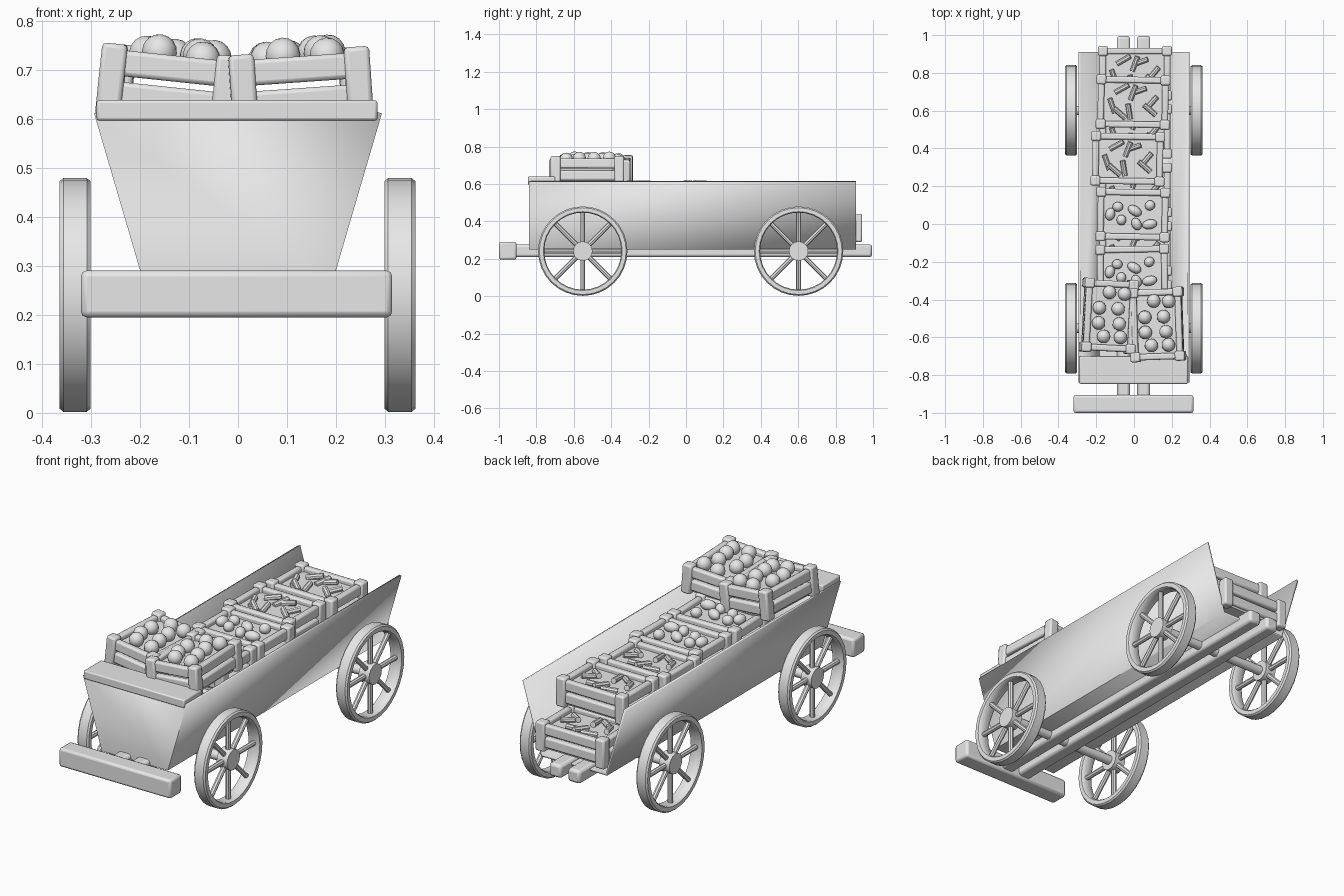
import bpy, bmesh, math
from mathutils import Matrix, Vector

old = bpy.data.objects.get("Cube")
if old:
    bpy.data.objects.remove(old, do_unlink=True)

GREY = (0.8, 0.8, 0.8, 1)
mat = bpy.data.materials.new("plain grey")
mat.use_nodes = True
mat.diffuse_color = GREY
mat.node_tree.nodes["Principled BSDF"].inputs["Base Color"].default_value = GREY
made = []


def finish(name, bm, bevel=0, place=None):
    bmesh.ops.recalc_face_normals(bm, faces=bm.faces)
    mesh = bpy.data.meshes.new(name)
    bm.to_mesh(mesh)
    bm.free()
    mesh.materials.append(mat)
    ob = bpy.data.objects.new(name, mesh)
    bpy.context.collection.objects.link(ob)
    if place:
        ob.matrix_world = place
    if bevel:
        mod = ob.modifiers.new("rounded edges", 'BEVEL')
        mod.width, mod.segments = bevel, 2
    made.append(ob)
    return ob


def add_box(bm, centre, size):
    m = Matrix.Translation(centre) @ Matrix.Diagonal((*size, 1))
    bmesh.ops.create_cube(bm, size=1, matrix=m)


def add_rod(bm, centre, axis, length, r, sides=12):
    turn = Vector((0, 0, 1)).rotation_difference(Vector(axis)).to_matrix().to_4x4()
    bmesh.ops.create_cone(bm, cap_ends=True, segments=sides, radius1=r, radius2=r,
                          depth=length, matrix=Matrix.Translation(centre) @ turn)


def box(name, centre, size, bevel):
    bm = bmesh.new()
    add_box(bm, centre, size)
    return finish(name, bm, bevel)


# Wagon body: flared trough, closed at the front and open at the back
bm = bmesh.new()
section = [(-0.294, 0.612), (-0.188, 0.25), (0.188, 0.25), (0.294, 0.612)]
front = [bm.verts.new((x, -0.84, z)) for x, z in section]
back = [bm.verts.new((x, 0.91, z)) for x, z in section]
for i in range(3):
    bm.faces.new((front[i], front[i + 1], back[i + 1], back[i]))
bm.faces.new(front)
body = finish("wagon_body", bm)
# Orient the thickness toward the inside of the trough
solid = body.modifiers.new("board thickness", 'SOLIDIFY')
solid.thickness = 0.012
floor_face = body.data.polygons[1]
solid.offset = -1 if floor_face.normal.z < 0 else 1

# Driver's board, bumper beam and chassis
box("seat_board", (-0.002, -0.773, 0.618), (0.574, 0.146, 0.042), 0.006)
box("front_beam", (-0.003, -0.953, 0.243), (0.636, 0.094, 0.096), 0.012)
for side, x in (("right", -0.056), ("left", 0.051)):
    box(side + "_chassis_pole", (x, 0.03, 0.243), (0.07, 1.93, 0.068), 0.014)


# Spoked wheel standing in the yz plane
def wheel(name, x, y):
    bm = bmesh.new()
    profile = [(0.206, -0.026), (0.211, -0.032), (0.232, -0.032), (0.239, -0.024),
               (0.239, 0.024), (0.232, 0.032), (0.211, 0.032), (0.206, 0.026)]
    ring = [bm.verts.new((px, 0, r)) for r, px in profile]
    edges = [bm.edges.new((ring[i - 1], ring[i])) for i in range(len(ring))]
    bmesh.ops.spin(bm, geom=ring + edges, cent=(0, 0, 0), axis=(1, 0, 0),
                   angle=math.tau, steps=32, use_merge=True)
    bmesh.ops.remove_doubles(bm, verts=bm.verts, dist=0.0005)
    for i in range(8):
        a = i * math.tau / 8
        d = Vector((0, math.cos(a), math.sin(a)))
        add_rod(bm, d * 0.12, d, 0.19, 0.013, 8)
    add_rod(bm, (0, 0, 0), (1, 0, 0), 0.06, 0.052, 16)
    finish(name, bm, 0, Matrix.Translation((x, y, 0.241)))


for end, y in (("front", -0.552), ("rear", 0.602)):
    for side, x in (("right", -0.333), ("left", 0.331)):
        wheel(f"{end}_{side}_wheel", x, y)
    bm = bmesh.new()
    add_rod(bm, (0, y, 0.241), (1, 0, 0), 0.64, 0.024)
    finish(end + "_axle", bm)

# Contents layouts, in crate coordinates
ROUND = [(.125, .01), (.12, -.07), (.04, .06), (.04, -.04),
         (-.04, .06), (-.04, -.05), (-.11, -.06), (-.11, .03)]
LUMPS = [(-.08, .04), (-.12, 0), (.01, .02), (.09, .05), (.02, -.05), (.09, -.05), (-.06, -.03)]
STICKS = [(-.06, .07, 30), (0, .05, 70), (.03, .06, 20), (-.11, -.02, 110),
          (-.02, -.05, 100), (-.07, -.06, 140), (.1, 0, 50), (.09, -.04, 140)]


# Slatted crate, long along its own x
def crate(name, place, kind):
    bm = bmesh.new()
    px, py = 0.17, 0.118
    for sx in (-1, 1):
        for sy in (-1, 1):
            add_box(bm, (sx * px, sy * py, 0.075), (0.052, 0.052, 0.15))
    for z in (0.047, 0.112):
        for s in (-1, 1):
            add_box(bm, (0, s * py, z), (2 * px, 0.034, 0.053))
            add_box(bm, (s * px, 0, z), (0.034, 2 * py, 0.053))
    finish(name, bm, 0.009, place)
    bm = bmesh.new()
    add_box(bm, (0, 0, 0.112), (2 * px, 2 * py, 0.008))
    add_box(bm, (0, 0, 0.015), (2 * px, 2 * py, 0.012))
    finish(name + "_boards", bm, 0, place)

    bm = bmesh.new()
    if kind == "sticks":
        for x, y, deg in STICKS:
            a = math.radians(deg)
            add_rod(bm, (x, y, 0.126), (math.cos(a), math.sin(a), 0.15), 0.082, 0.014, 8)
    else:
        spots = ROUND if kind == "round" else LUMPS
        for i, (x, y) in enumerate(spots):
            if kind == "round":
                size, z = (0.036, 0.036, 0.036), 0.137 + 0.006 * (i % 2)
            else:
                size, z = (0.028 + 0.006 * (i % 3), 0.026, 0.026), 0.134
            m = (Matrix.Translation((x, y, z)) @ Matrix.Rotation(i * 1.3, 4, 'Z')
                 @ Matrix.Diagonal((*size, 1)))
            bmesh.ops.create_uvsphere(bm, u_segments=14, v_segments=8, radius=1, matrix=m)
    finish(name + "_produce", bm, 0, place)


def pose(x, y, z, roll=0, yaw=0):
    return (Matrix.Translation((x, y, z)) @ Matrix.Rotation(math.radians(roll), 4, 'Y')
            @ Matrix.Rotation(math.radians(yaw), 4, 'Z'))


# Bottom layer, then the middle layer, then two tilted crates on top
for i, y in enumerate((0.798, 0.49, 0.18, -0.13, -0.44)):
    crate(f"lower_crate_{i + 1}", pose(0.005, y, 0.29), "sticks")
crate("middle_crate_1", pose(-0.005, 0.645, 0.46, yaw=-1), "sticks")
crate("middle_crate_2", pose(-0.033, 0.345, 0.46, yaw=-1), "sticks")
crate("middle_crate_3", pose(-0.006, 0.05, 0.46, yaw=-1), "lumps")
crate("middle_crate_4", pose(-0.008, -0.252, 0.46, yaw=1), "lumps")
crate("top_right_crate", pose(-0.14, -0.487, 0.592, 6, 87), "round")
crate("top_left_crate", pose(0.128, -0.532, 0.59, -4, 92), "round")

# Smooth shading that keeps hard edges
bpy.ops.object.select_all(action='DESELECT')
for ob in made:
    ob.select_set(True)
bpy.context.view_layer.objects.active = made[0]
bpy.ops.object.shade_smooth_by_angle(angle=math.radians(40))
